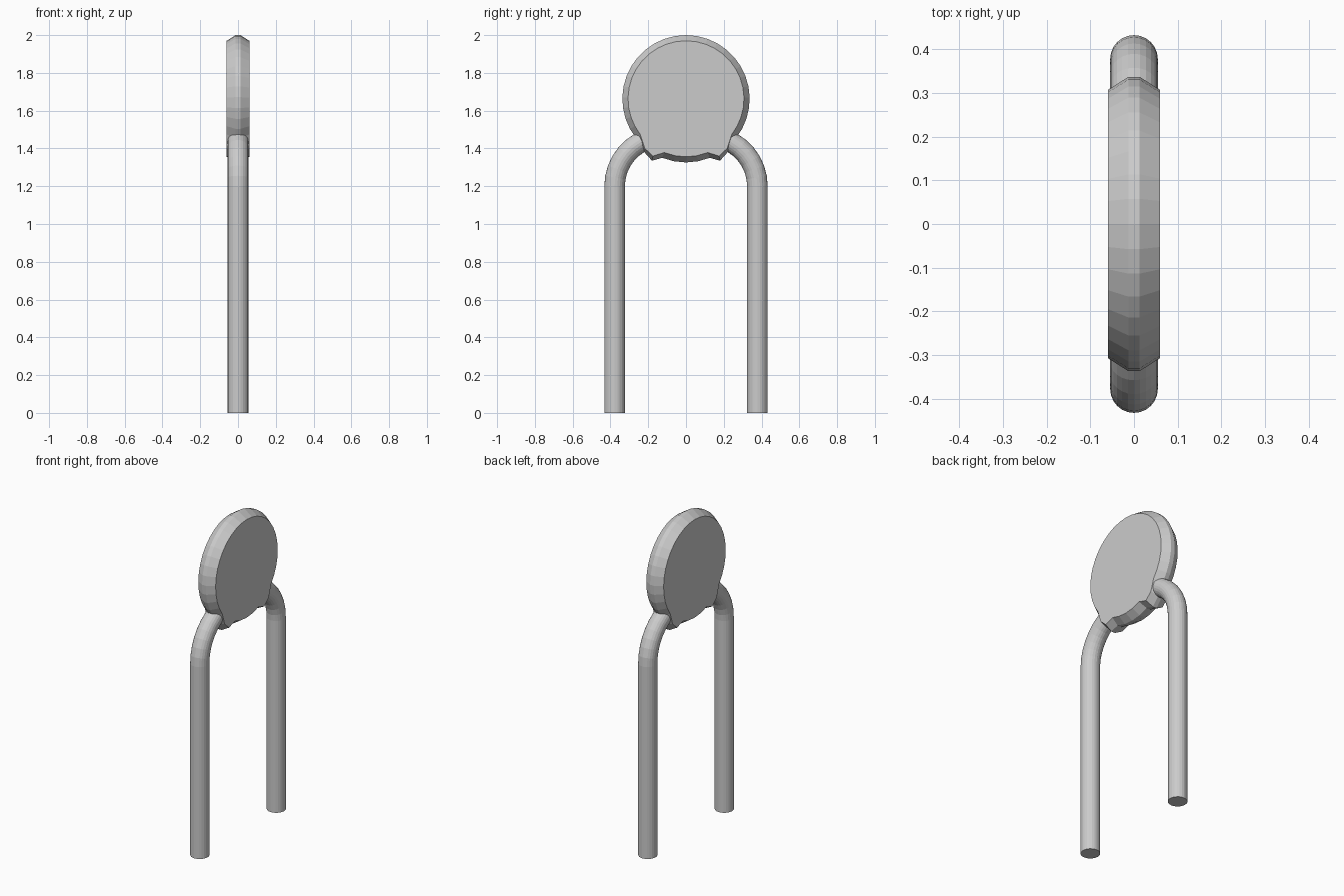
import bpy, bmesh
from math import sin, cos, pi, radians

if "Cube" in bpy.data.objects:
    bpy.data.objects.remove(bpy.data.objects["Cube"])

CZ = 1.663  # height of the disc centre


def finish(name, bm):
    bmesh.ops.recalc_face_normals(bm, faces=bm.faces[:])
    mesh = bpy.data.meshes.new(name)
    bm.to_mesh(mesh)
    bm.free()
    obj = bpy.data.objects.new(name, mesh)
    bpy.context.collection.objects.link(obj)
    return obj


def loft(name, rings):
    bm = bmesh.new()
    loops = [[bm.verts.new(p) for p in ring] for ring in rings]
    n = len(loops[0])
    for a, b in zip(loops, loops[1:]):
        for i in range(n):
            j = (i + 1) % n
            bm.faces.new((a[i], a[j], b[j], b[i]))
    bm.faces.new(loops[0])
    bm.faces.new(loops[-1])
    return finish(name, bm)


def arc(r, start, end, steps):
    angles = [radians(start + (end - start) * i / steps) for i in range(steps + 1)]
    return [(r * cos(a), CZ + r * sin(a)) for a in angles]


# Disc outline: large upper arc, a lobe at each lead, small lower arc
def outline(r, lobe):
    left = [(-y, z) for y, z in lobe]
    return arc(r, -38, 218, 26) + left + arc(r, 248, 292, 4) + lobe[::-1]


rim = outline(0.337, [(0.225, 1.385), (0.18, 1.335)])
face = outline(0.307, [(0.218, 1.40), (0.175, 1.36)])
loft("disc_body", [[(x, y, z) for y, z in shape] for x, shape in
                   ((-0.06, face), (-0.013, rim), (0.013, rim), (0.06, face))])

# Lead wires: straight leg, bend, short end buried in the disc
R, WIRE, LEG_Y, BEND_Z = 0.265, 0.0545, 0.378, 1.2
path = [(LEG_Y, 0, 0)]
for i in range(7):
    a = radians(60) * i / 6
    path.append((LEG_Y - R + R * cos(a), BEND_Z + R * sin(a), a))
y, z, a = path[-1]
path.append((y - 0.03 * sin(a), z + 0.03 * cos(a), a))

for side, name in ((1, "lead_right"), (-1, "lead_left")):
    rings = []
    for y, z, a in path:
        ring = []
        for k in range(24):
            t = 2 * pi * k / 24
            d = WIRE * cos(t)
            ring.append((WIRE * sin(t), side * (y + d * cos(a)), z + d * sin(a)))
        rings.append(ring)
    loft(name, rings)
